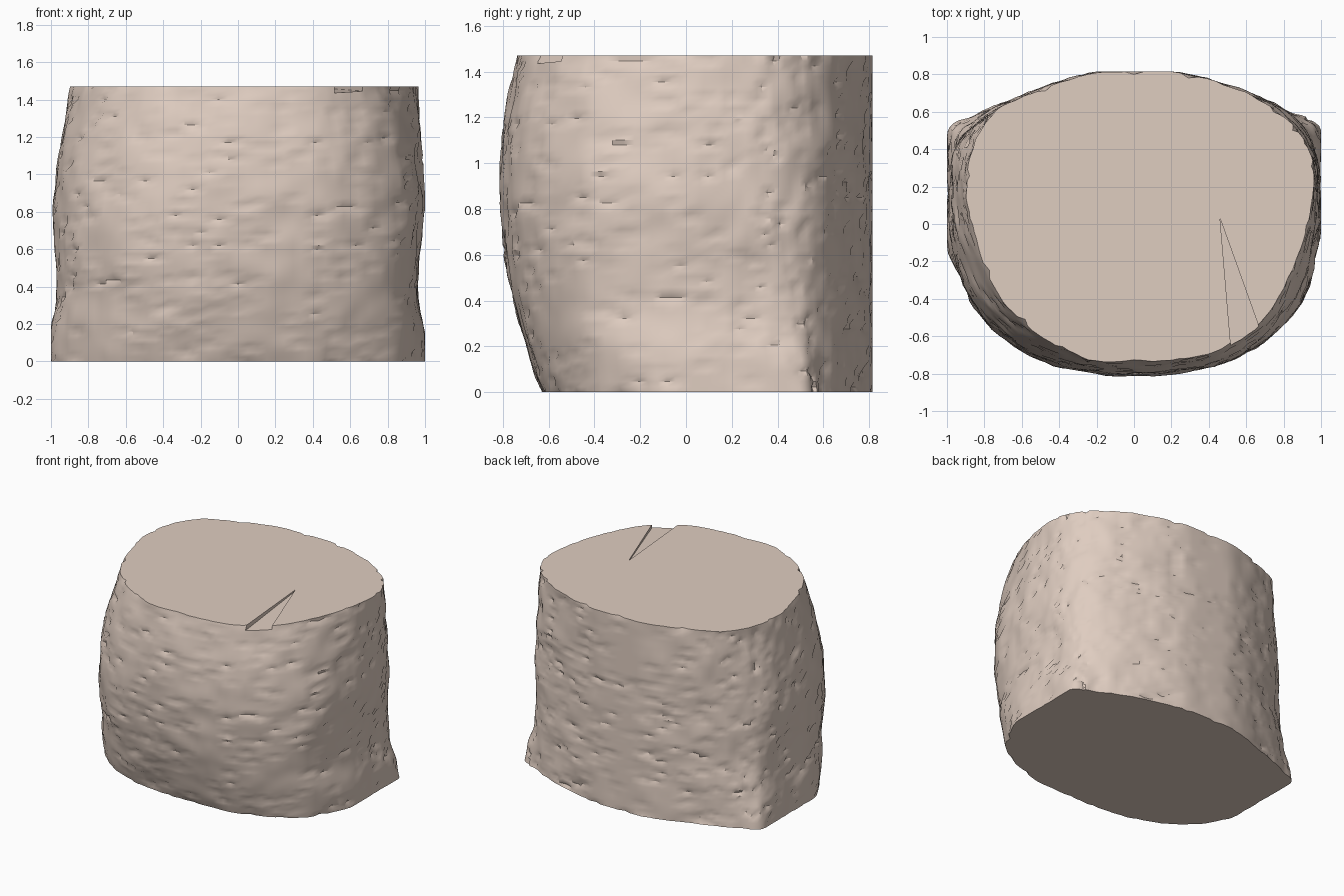
import bpy, bmesh, math, random
from mathutils import Vector, noise

random.seed(4)
old = bpy.data.objects.get("Cube")
if old:
    bpy.data.objects.remove(old)

HEIGHT, MID = 1.47, 0.9
RINGS, STEPS = 64, 8

# Outlines: a shared back curve plus the sides and front at three heights
back = [(.56, .72), (.2, .81), (-.2, .81), (-.56, .7)]
base = [(1, .5), (.84, .6)] + back + [(-.84, .59),
    (-1, .5), (-1, .2), (-1, -.12), (-.82, -.4), (-.5, -.57), (-.2, -.62),
    (.2, -.62), (.5, -.57), (.82, -.4), (1, -.08), (1, .2)]
middle = [(.96, .41), (.84, .58)] + back + [(-.8, .57),
    (-.94, .41), (-.98, .2), (-.97, -.1), (-.84, -.45), (-.55, -.7), (-.2, -.8),
    (.2, -.8), (.56, -.71), (.87, -.46), (.98, -.1), (.99, .2)]
top = [(.93, .41), (.81, .57)] + back + [(-.74, .6),
    (-.85, .42), (-.89, .2), (-.85, -.08), (-.7, -.41), (-.48, -.61), (-.2, -.725),
    (.2, -.725), (.5, -.65), (.75, -.43), (.92, -.05), (.96, .2)]


def outline(z):
    """Blend the three outlines along a parabola, with a waist near the foot."""
    a = (z - MID) * (z - HEIGHT) / (MID * HEIGHT)
    b = z * (z - HEIGHT) / (MID * (MID - HEIGHT))
    c = z * (z - MID) / (HEIGHT * (HEIGHT - MID))
    pinch = 0.05 * math.exp(-((z - 0.42) / 0.25) ** 2)
    pts = []
    for p, q, r in zip(base, middle, top):
        x, y = (a * p[i] + b * q[i] + c * r[i] for i in (0, 1))
        pts.append(Vector((x * (1 - pinch * abs(x) ** 3), y, z)))
    return pts


def smooth_loop(pts):
    """Round a closed loop through its points."""
    n, loop = len(pts), []
    for i in range(n):
        p0, p1, p2, p3 = (pts[(i + k) % n] for k in (-1, 0, 1, 2))
        for s in range(STEPS):
            t = s / STEPS
            loop.append(p1 + 0.5 * t * (p2 - p0 + t * (
                2 * p0 - 5 * p1 + 4 * p2 - p3 + t * (3 * (p1 - p2) + p3 - p0))))
    return loop


def roughen(p):
    """Weathered lumps, vertical grain and scattered small pits."""
    out = Vector((p.x, p.y, 0)).normalized()
    d = 0.012 * noise.noise(p * 5)
    d += 0.01 * noise.noise(Vector((p.x * 14, p.y * 14, p.z * 7)))
    if random.random() < 0.09:
        d -= random.uniform(0.006, 0.02)
    q = p + out * d
    q.x = max(-1, min(1, q.x))
    q.y = max(-.815, min(.815, q.y))
    return q


def make_object(name, bm):
    bmesh.ops.recalc_face_normals(bm, faces=bm.faces)
    mesh = bpy.data.meshes.new(name)
    bm.to_mesh(mesh)
    bm.free()
    obj = bpy.data.objects.new(name, mesh)
    bpy.context.collection.objects.link(obj)
    return obj


# Stone block: stacked rough rings with flat sawn ends
bm = bmesh.new()
rings = []
for k in range(RINGS + 1):
    loop = smooth_loop(outline(HEIGHT * k / RINGS))
    rings.append([bm.verts.new(roughen(p)) for p in loop])
for low, high in zip(rings, rings[1:]):
    for i in range(len(low)):
        j = (i + 1) % len(low)
        bm.faces.new((low[i], low[j], high[j], high[i]))
bm.faces.new(rings[0][::-1])
bm.faces.new(rings[-1])
block = make_object("stone_block", bm)

# Wedge-shaped crack in the top, opening at the front rim
bm = bmesh.new()
tip = [bm.verts.new((.46, .03, z)) for z in (HEIGHT - .01, HEIGHT + .1)]
left = [bm.verts.new((.53, -.8, z)) for z in (HEIGHT - .04, HEIGHT + .1)]
right = [bm.verts.new((.74, -.75, z)) for z in (HEIGHT - .03, HEIGHT + .1)]
bm.faces.new((tip[0], left[0], right[0]))
bm.faces.new((tip[1], left[1], right[1]))
for a, b in ((tip, left), (left, right), (right, tip)):
    bm.faces.new((a[0], b[0], b[1], a[1]))
cutter = make_object("crack_cutter", bm)
cutter.hide_render = True

bpy.ops.object.select_all(action='DESELECT')
block.select_set(True)
bpy.context.view_layer.objects.active = block
cut = block.modifiers.new("crack", 'BOOLEAN')
cut.operation = 'DIFFERENCE'
cut.object = cutter
bpy.ops.object.modifier_apply(modifier=cut.name)
bpy.data.objects.remove(cutter)

# Warm grey stone
stone = bpy.data.materials.new("warm_grey_stone")
stone.use_nodes = True
colour = (0.74, 0.61, 0.53, 1)
stone.diffuse_color = colour
stone.node_tree.nodes["Principled BSDF"].inputs["Base Color"].default_value = colour
block.data.materials.clear()
block.data.materials.append(stone)
bpy.ops.object.shade_smooth_by_angle(angle=math.radians(35))
